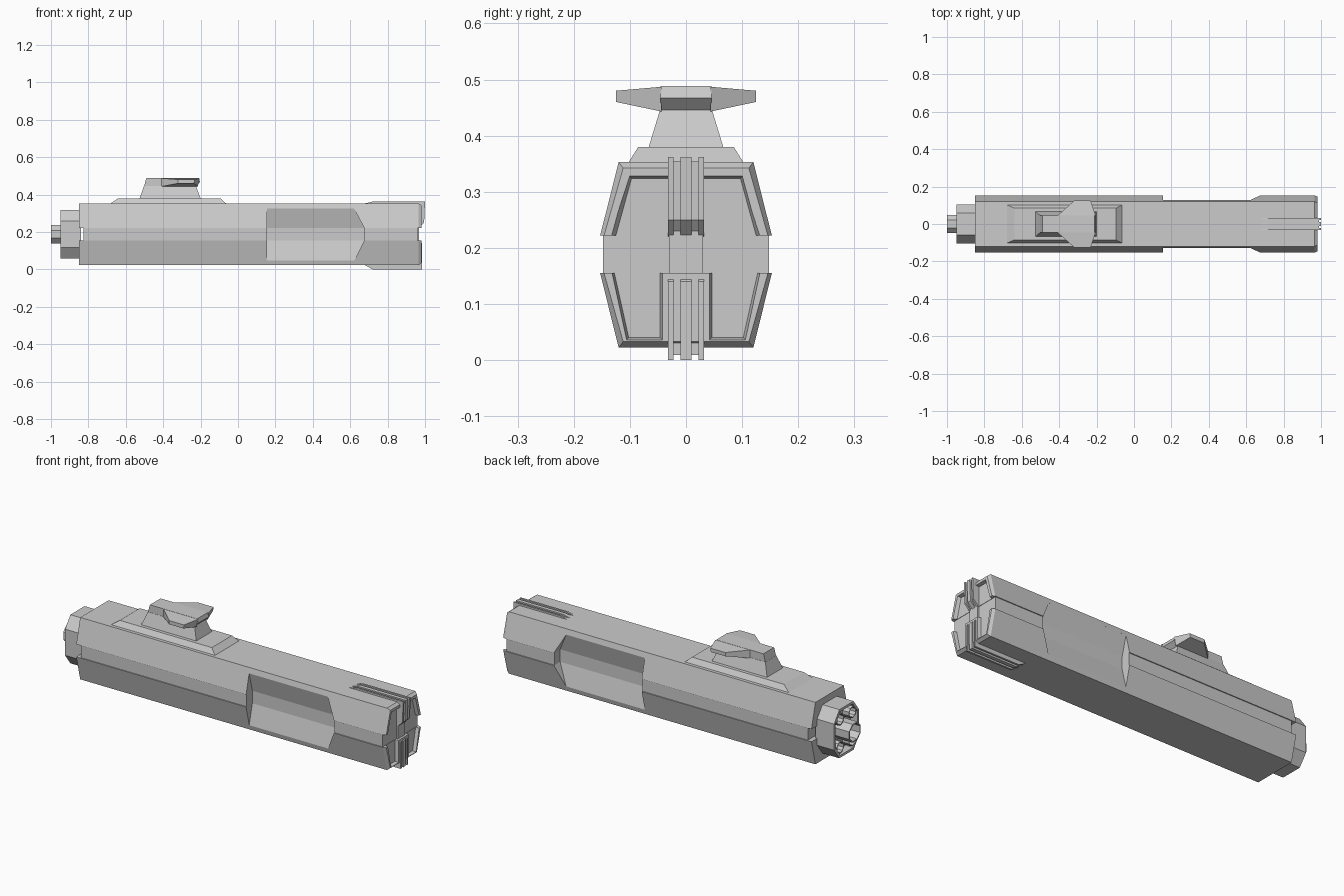
import bpy, bmesh
from math import cos, sin, pi

if "Cube" in bpy.data.objects:
    bpy.data.objects.remove(bpy.data.objects["Cube"])

CZ = 0.188  # height of the hull axis


def loft(name, rings, closed=False):
    """Skin a list of equal-length point rings; cap the ends unless closed."""
    bm = bmesh.new()
    vs = [[bm.verts.new(p) for p in r] for r in rings]
    n = len(rings[0])
    pairs = list(zip(vs, vs[1:])) + ([(vs[-1], vs[0])] if closed else [])
    for a, b in pairs:
        for i in range(n):
            j = (i + 1) % n
            bm.faces.new((a[i], a[j], b[j], b[i]))
    if not closed:
        bm.faces.new(vs[0])
        bm.faces.new(vs[-1])
    bmesh.ops.recalc_face_normals(bm, faces=bm.faces)
    me = bpy.data.meshes.new(name)
    bm.to_mesh(me)
    bm.free()
    ob = bpy.data.objects.new(name, me)
    bpy.context.collection.objects.link(ob)
    return ob


def slab(name, profile, y0, y1):
    """Extrude an x-z profile between two y positions."""
    return loft(name, [[(x, y, z) for x, z in profile] for y in (y0, y1)])


def cut(ob, cutters):
    """Subtract the cutters and bake the result."""
    for c in cutters:
        m = ob.modifiers.new("cut", 'BOOLEAN')
        m.operation, m.object, m.solver = 'DIFFERENCE', c, 'EXACT'
    dg = bpy.context.evaluated_depsgraph_get()
    me = bpy.data.meshes.new_from_object(ob.evaluated_get(dg))
    ob.modifiers.clear()
    ob.data = me


def trap(x, a, za, b, zb):
    """Symmetric trapezoid ring at x."""
    return [(x, -a, za), (x, a, za), (x, b, zb), (x, -b, zb)]


# Hull: upper shell, lower shell and the narrower band between them
upper = loft("upper_hull", [trap(-0.85, .153, .222, .12, .353),
                            trap(0.965, .153, .222, .12, .353),
                            trap(0.98, .146, .222, .112, .342)])
lower = loft("lower_hull", [trap(-0.85, .153, .155, .12, .022),
                            trap(0.965, .153, .155, .12, .022),
                            trap(0.98, .146, .155, .112, .033)])
band = loft("middle_band", [trap(x, .148, .155, .148, .222) for x in (-.825, .96)])

# Side bay cutters: outline in x-z with a hollowed floor
bays = []
outline = [(.155, .325), (.62, .325), (.675, .222), (.675, .155),
           (.62, .045), (.155, .045), (.155, .155), (.155, .222)]
for s in (-1, 1):
    bm = bmesh.new()
    inner = [bm.verts.new((x, s * (.10 if .1 < z < .3 else .127), z)) for x, z in outline]
    outer = [bm.verts.new((x, s * .25, z)) for x, z in outline]
    for i in range(8):
        j = (i + 1) % 8
        bm.faces.new((inner[i], inner[j], outer[j], outer[i]))
    bm.faces.new(outer)
    for q in ((0, 1, 2, 7), (7, 2, 3, 6), (6, 3, 4, 5)):
        bm.faces.new([inner[i] for i in q])
    bmesh.ops.recalc_face_normals(bm, faces=bm.faces)
    me = bpy.data.meshes.new("bay_cutter")
    bm.to_mesh(me)
    bm.free()
    c = bpy.data.objects.new("bay_cutter", me)
    bpy.context.collection.objects.link(c)
    bays.append(c)

# Recessed panels in the bow face
top_panel = loft("panel_cutter", [trap(.962, .131, .20, .097, .324),
                                  trap(1.0, .147, .20, .104, .332)])
low_panels = []
for s in (-1, 1):
    rings = []
    for x, e in ((.962, 0), (1.0, .008)):
        rings.append([(x, s * (.046 - e), .17), (x, s * (.131 + e), .17),
                      (x, s * (.102 + e), .040 - e), (x, s * (.046 - e), .040 - e)])
    low_panels.append(loft("panel_cutter", rings))

cut(upper, bays + [top_panel])
cut(lower, bays + low_panels)
cut(band, bays)
for c in bays + low_panels + [top_panel]:
    bpy.data.objects.remove(c)

# Bow fins: a core with three raised rails each, plus the spine between them
top_fin = [(.68, .34), (.68, .353), (.72, .362), (1.0, .362), (.995, .25), (.965, .22), (.94, .22)]
top_core = [(.70, .34), (.70, .354), (.988, .354), (.984, .25), (.96, .22), (.94, .22)]
low_fin = [(.68, .04), (.68, .022), (.72, 0), (.985, 0), (.985, .14), (.965, .155), (.94, .155)]
low_core = [(.70, .04), (.72, .009), (.976, .009), (.976, .14), (.96, .155), (.94, .155)]
for label, fin, core in (("top", top_fin, top_core), ("bottom", low_fin, low_core)):
    slab(label + "_fin_core", core, -.026, .026)
    for k, (a, b) in enumerate(((-.032, -.022), (-.01, .01), (.022, .032))):
        slab(f"{label}_fin_rail_{k}", fin, a, b)
slab("bow_spine", [(.94, .14), (.968, .14), (.968, .24), (.94, .24)], -.03, .03)


# Engine block: hollow octagon at the stern
def octa(x, s):
    pts = [(.105, .07), (.06, .13), (-.06, .13), (-.105, .07),
           (-.105, -.07), (-.06, -.13), (.06, -.13), (.105, -.07)]
    return [(x, y * s, CZ + z * s) for y, z in pts]


loft("engine_block", [octa(-.84, 1), octa(-.95, 1), octa(-.95, .9), octa(-.91, .87)])


def tube(name, x0, x1, y, z, r, t, n):
    """Open nozzle with wall thickness t and a closed floor near x0."""
    def ring(x, q):
        return [(x, y + q * cos(2 * pi * (i + .5) / n), z + q * sin(2 * pi * (i + .5) / n))
                for i in range(n)]
    loft(name, [ring(x0, r), ring(x1, r), ring(x1, r - t), ring(x0 - .01, r - t)])


tube("main_nozzle", -.90, -1.0, 0, CZ, .053, .007, 8)
for sy in (-1, 1):
    for sz in (-1, 1):
        tube("small_nozzle", -.90, -.95, sy * .052, CZ + sz * .075, .032, .005, 10)


# Command tower: stepped plinth, neck and winged bridge
def rect(x0, x1, y, z):
    return [(x0, -y, z), (x1, -y, z), (x1, y, z), (x0, y, z)]


loft("tower_plinth", [rect(-.68, -.065, .105, .345), rect(-.68, -.065, .102, .353),
                      rect(-.64, -.095, .085, .38)])
loft("tower_neck", [rect(-.527, -.20, .067, .378), rect(-.502, -.225, .046, .447)])
slab("bridge", [(-.502, .445), (-.49, .488), (-.21, .488), (-.203, .467), (-.225, .445)],
     -.045, .045)
for s in (-1, 1):
    loft("bridge_wing", [
        [(-.41, s * .044, .443), (-.41, s * .044, .487), (-.205, s * .044, .487), (-.215, s * .044, .443)],
        [(-.32, s * .125, .46), (-.32, s * .125, .48), (-.232, s * .125, .48), (-.235, s * .125, .46)]])
